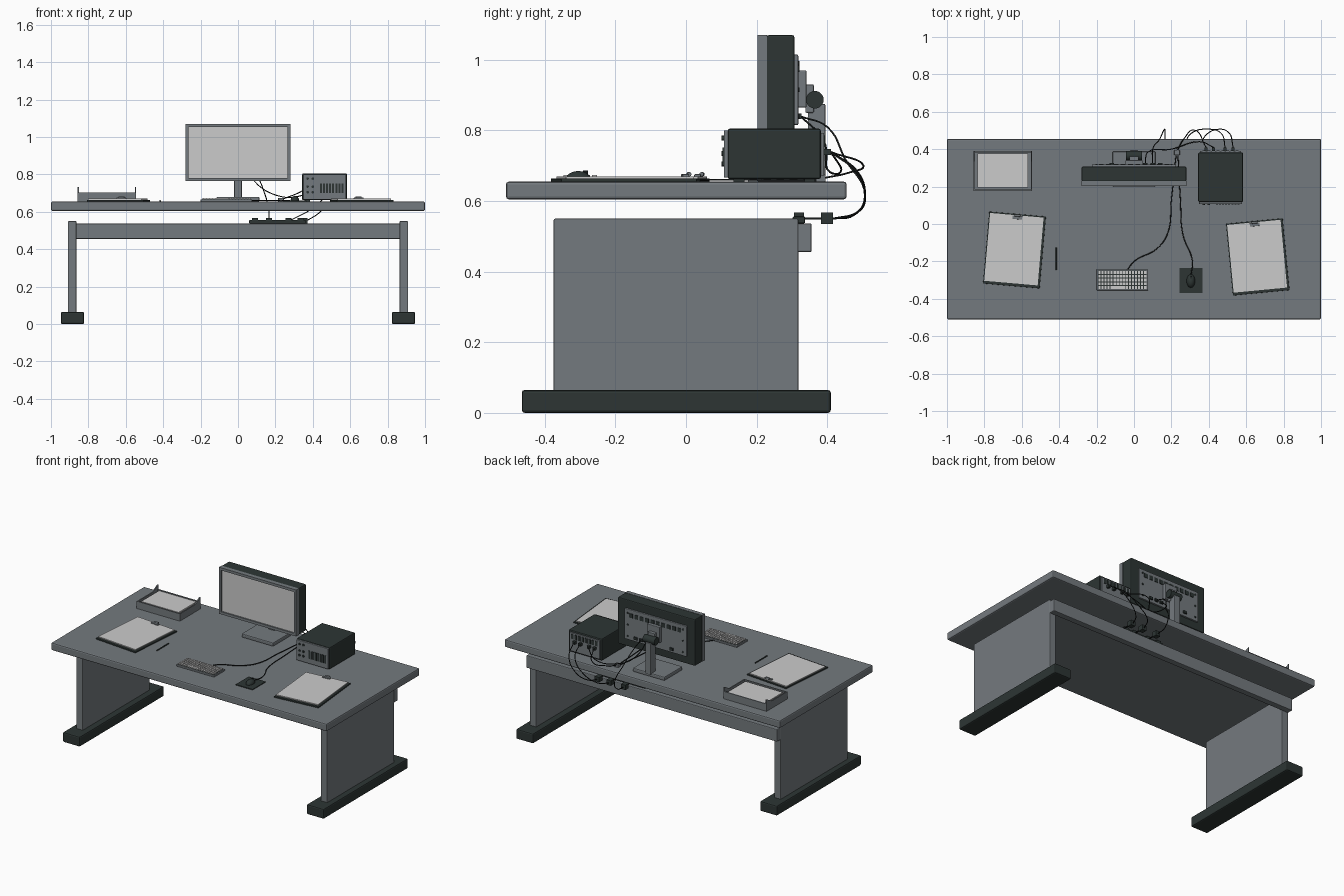
import bpy, bmesh, math
from mathutils import Vector, Matrix

if "Cube" in bpy.data.objects:
    bpy.data.objects.remove(bpy.data.objects["Cube"])


def material(name, r, g, b):
    m = bpy.data.materials.new(name)
    m.use_nodes = True
    m.diffuse_color = (r, g, b, 1)
    m.node_tree.nodes["Principled BSDF"].inputs["Base Color"].default_value = (r, g, b, 1)
    return m


GREY = material("slate grey", 0.175, 0.195, 0.21)
DARK = material("charcoal", 0.026, 0.036, 0.034)
PALE = material("paper white", 0.6, 0.6, 0.6)
BLACK = material("cable black", 0.008, 0.01, 0.01)


def finish(name, bm, mat, bevel=0, smooth=False):
    mesh = bpy.data.meshes.new(name)
    bmesh.ops.recalc_face_normals(bm, faces=bm.faces)
    bm.to_mesh(mesh)
    bm.free()
    mesh.materials.append(mat)
    ob = bpy.data.objects.new(name, mesh)
    bpy.context.collection.objects.link(ob)
    if bevel:
        mod = ob.modifiers.new("soft edges", "BEVEL")
        mod.width, mod.segments = bevel, 2
    if smooth:
        for p in mesh.polygons:
            p.use_smooth = len(p.vertices) < 5
    return ob


def add_box(bm, x, y, z):
    """Each argument is a (low, high) pair."""
    size = [b - a for a, b in (x, y, z)]
    mid = [(a + b) / 2 for a, b in (x, y, z)]
    bmesh.ops.create_cube(bm, matrix=Matrix.Translation(mid) @ Matrix.Diagonal((*size, 1)))


def box(name, x, y, z, mat, bevel=0):
    return boxes(name, [(x, y, z)], mat, bevel)


def boxes(name, items, mat, bevel=0):
    bm = bmesh.new()
    for item in items:
        add_box(bm, *item)
    return finish(name, bm, mat, bevel)


def around(c, half):
    return (c - half, c + half)


def cylinder(name, centre, radius, length, axis, mat):
    bm = bmesh.new()
    turn = Vector((0, 0, 1)).rotation_difference(Vector(axis)).to_matrix().to_4x4()
    bmesh.ops.create_cone(bm, cap_ends=True, segments=20, radius1=radius, radius2=radius,
                          depth=length, matrix=Matrix.Translation(centre) @ turn)
    return finish(name, bm, mat, smooth=True)


def cable(name, points, radius=0.0028):
    curve = bpy.data.curves.new(name, "CURVE")
    curve.dimensions = "3D"
    curve.bevel_depth, curve.bevel_resolution, curve.resolution_u = radius, 1, 6
    spline = curve.splines.new("BEZIER")
    spline.bezier_points.add(len(points) - 1)
    for bp, co in zip(spline.bezier_points, points):
        bp.co = co
        bp.handle_left_type = bp.handle_right_type = "AUTO"
    curve.materials.append(BLACK)
    bpy.context.collection.objects.link(bpy.data.objects.new(name, curve))


TOP = 0.655

# Desk
box("desk_top", (-1, 1), (-0.51, 0.455), (0.605, TOP), GREY, 0.008)
for side, s in (("left", 1), ("right", -1)):
    box(side + "_leg_panel", around(s * 0.887, 0.023), (-0.375, 0.318), (0.06, 0.55), GREY, 0.004)
    box(side + "_foot", around(s * 0.885, 0.062), (-0.465, 0.41), (0, 0.065), DARK, 0.008)
box("rear_beam", (-0.91, 0.91), (0.316, 0.356), (0.455, 0.537), GREY, 0.005)

# Monitor housing, bezel and screen
box("monitor_body", (-0.28, 0.28), (0.228, 0.307), (0.765, 1.07), DARK, 0.006)
boxes("monitor_bezel",
      [((-0.28, 0.28), (0.203, 0.23), z) for z in ((0.765, 0.782), (1.053, 1.07))]
      + [(around(s * 0.2725, 0.0075), (0.203, 0.23), (0.78, 1.055)) for s in (-1, 1)], GREY)
box("monitor_screen", (-0.266, 0.266), (0.212, 0.23), (0.78, 1.055), PALE)
box("monitor_back_panel", (-0.225, 0.225), (0.3, 0.318), (0.815, 1.015), GREY, 0.004)
boxes("monitor_vents", [(around(-0.175 + i * 0.039, 0.013), (0.316, 0.321), (0.965, 0.992))
                        for i in range(10)], DARK)
boxes("monitor_ports", [(around(x, 0.012), (0.316, 0.327), (0.832, 0.848))
                        for x in (-0.12, 0.06, 0.1, 0.14)], DARK)
for i, (x, z) in enumerate([(x, z) for x in (-0.2, 0.2) for z in (0.84, 0.915, 0.99)]):
    cylinder(f"panel_screw_{i + 1}", (x, 0.319, z), 0.006, 0.006, (0, 1, 0), DARK)

# Monitor stand
box("stand_mount", (-0.045, 0.045), (0.316, 0.341), (0.865, 0.97), GREY, 0.003)
box("stand_arm", (-0.025, 0.025), (0.338, 0.362), (0.85, 0.93), GREY, 0.003)
cylinder("stand_hinge", (0, 0.365, 0.887), 0.025, 0.085, (1, 0, 0), DARK)
box("stand_column", (-0.021, 0.021), (0.345, 0.395), (0.67, 0.875), GREY, 0.004)
box("stand_base", (-0.115, 0.115), (0.2, 0.388), (TOP, 0.68), GREY, 0.006)

# Computer case with front and rear panels
box("computer_case", (0.343, 0.583), (0.118, 0.382), (0.662, 0.805), DARK, 0.006)
box("computer_front", (0.348, 0.578), (0.107, 0.122), (0.666, 0.8), GREY, 0.003)
box("computer_rear", (0.353, 0.573), (0.378, 0.391), (0.672, 0.793), GREY, 0.002)
boxes("computer_feet", [(around(x, 0.015), around(y, 0.015), (TOP, 0.665))
                        for x in (0.37, 0.555) for y in (0.15, 0.35)], DARK)
boxes("front_vents", [(around(0.443 + i * 0.0165, 0.0055), (0.104, 0.109), (0.7, 0.752))
                      for i in range(8)], DARK)
boxes("rear_vents", [(around(0.375 + i * 0.025, 0.008), (0.389, 0.394), (0.755, 0.785))
                     for i in range(8)], DARK)
for i, (x, z) in enumerate([(x, z) for x in (0.372, 0.4) for z in (0.705, 0.735, 0.778)]):
    cylinder(f"front_button_{i + 1}", (x, 0.105, z), 0.007, 0.008, (0, 1, 0), DARK)
sockets = (0.385, 0.425, 0.487, 0.53)
boxes("cable_plugs", [(around(x, 0.008), (0.389, 0.41), (0.73, 0.748)) for x in sockets], DARK)

# Keyboard
box("keyboard_body", (-0.2, 0.075), (-0.355, -0.242), (TOP, 0.667), GREY, 0.003)
box("keyboard_well", (-0.193, 0.068), (-0.348, -0.249), (0.66, 0.6685), DARK)
keys = []
for row in range(5):
    y = around(-0.339 + row * 0.02, 0.0075)
    for col in range(16):
        x = -0.185 + col * 0.0163
        if row == 0 and 4 <= col <= 8:
            continue
        keys.append((around(x, 0.006), y, (0.667, 0.674)))
keys.append(((-0.126, -0.049), around(-0.339, 0.0075), (0.667, 0.674)))
boxes("keyboard_keys", keys, PALE)

# Mouse and its mat
box("mouse_mat", (0.242, 0.365), (-0.37, -0.235), (TOP, 0.66), DARK)
bm = bmesh.new()
bmesh.ops.create_uvsphere(bm, u_segments=20, v_segments=12, radius=1,
                          matrix=Matrix.Translation((0.304, -0.305, 0.66))
                          @ Matrix.Diagonal((0.023, 0.036, 0.025, 1)))
bmesh.ops.bisect_plane(bm, geom=bm.verts[:] + bm.edges[:] + bm.faces[:], plane_co=(0, 0, 0.659),
                       plane_no=(0, 0, 1), clear_inner=True)
finish("mouse", bm, DARK, smooth=True)
box("mouse_wheel", (0.301, 0.307), (-0.292, -0.278), (0.675, 0.686), BLACK)

# Clipboards with a sheet stack and a clip
for side, x, y, angle in (("left", 0.662, -0.176, 5.5), ("right", -0.639, -0.139, -5)):
    parts = [box(side + "_clipboard", around(0, 0.152), around(0, 0.193), (TOP, 0.664), DARK, 0.002),
             box(side + "_paper", (-0.147, 0.14), (-0.178, 0.186), (0.66, 0.67), PALE),
             box(side + "_clip", around(0, 0.026), (0.165, 0.183), (0.668, 0.676), GREY, 0.002),
             cylinder(side + "_clip_roll", (0, 0.185, 0.676), 0.006, 0.03, (1, 0, 0), GREY)]
    for ob in parts:
        ob.matrix_world = (Matrix.Translation((x, y, 0)) @ Matrix.Rotation(math.radians(angle), 4, "Z")
                           @ ob.matrix_world)

# Pen
cylinder("pen", (-0.416, -0.185, 0.659), 0.004, 0.12, (0, 1, 0), DARK)

# Paper tray with sides rising to the back
box("tray_floor", (-0.855, -0.55), (0.178, 0.388), (TOP, 0.668), GREY)
box("tray_front", (-0.855, -0.55), (0.176, 0.184), (TOP, 0.703), GREY)
box("tray_back", (-0.855, -0.55), (0.382, 0.39), (TOP, 0.703), GREY)
for side, x in (("left", -0.552), ("right", -0.858)):
    bm = bmesh.new()
    profile = [(0.176, TOP), (0.39, TOP), (0.39, 0.732), (0.375, 0.726), (0.335, 0.703), (0.176, 0.703)]
    face = bm.faces.new([bm.verts.new((x, y, z)) for y, z in profile])
    new = bmesh.ops.extrude_face_region(bm, geom=[face])["geom"]
    bmesh.ops.translate(bm, vec=(0.007, 0, 0), verts=[v for v in new if isinstance(v, bmesh.types.BMVert)])
    finish(side + "_tray_side", bm, GREY)
box("tray_paper", (-0.838, -0.567), (0.194, 0.378), (0.665, 0.7), PALE)

# Power strip on the beam with hanging plugs
box("power_strip", (0.06, 0.362), (0.302, 0.337), (0.537, 0.556), DARK, 0.003)
plugs = (0.165, 0.27, 0.355)
boxes("strip_sockets", [(around(x, 0.016), around(0.32, 0.014), (0.553, 0.567))
                        for x in (0.09, *plugs[:2], 0.335)], DARK)
boxes("power_plugs", [(around(x, 0.016), (0.382, 0.416), (0.535, 0.567)) for x in plugs], DARK)
boxes("plug_pins", [(around(x, 0.003), (0.33, 0.385), (0.548, 0.554)) for x in plugs], BLACK)
box("cable_junction", around(0.23, 0.015), (0.368, 0.395), (TOP, 0.675), GREY, 0.002)

# Cables
cable("keyboard_cable", [(-0.035, -0.245, 0.66), (0, -0.2, 0.66), (0.125, -0.13, 0.66),
                         (0.18, -0.05, 0.66), (0.2, 0.13, 0.66), (0.225, 0.37, 0.66)])
cable("mouse_cable", [(0.305, -0.27, 0.665), (0.313, -0.2, 0.66), (0.262, -0.06, 0.66),
                      (0.248, 0.13, 0.66), (0.235, 0.37, 0.66)])
cable("monitor_signal_cable", [(0.06, 0.325, 0.84), (0.075, 0.385, 0.78), (0.2, 0.4, 0.69),
                               (0.35, 0.44, 0.69), (sockets[1], 0.41, 0.739)])
cable("monitor_power_cable", [(0.1, 0.325, 0.84), (0.1, 0.4, 0.81), (0.135, 0.45, 0.72),
                              (0.165, 0.507, 0.61), (0.165, 0.475, 0.56), (0.165, 0.415, 0.55)])
cable("junction_cable", [(0.23, 0.39, 0.665), (0.27, 0.46, 0.68), (0.32, 0.503, 0.7),
                         (sockets[0], 0.41, 0.739)])
cable("computer_power_cable", [(sockets[2], 0.41, 0.739), (0.47, 0.48, 0.69), (0.4, 0.507, 0.62),
                               (0.3, 0.48, 0.565), (0.27, 0.415, 0.55)])
cable("spare_power_cable", [(sockets[3], 0.41, 0.739), (0.51, 0.485, 0.68), (0.44, 0.505, 0.6),
                            (0.38, 0.47, 0.56), (0.355, 0.415, 0.55)])
